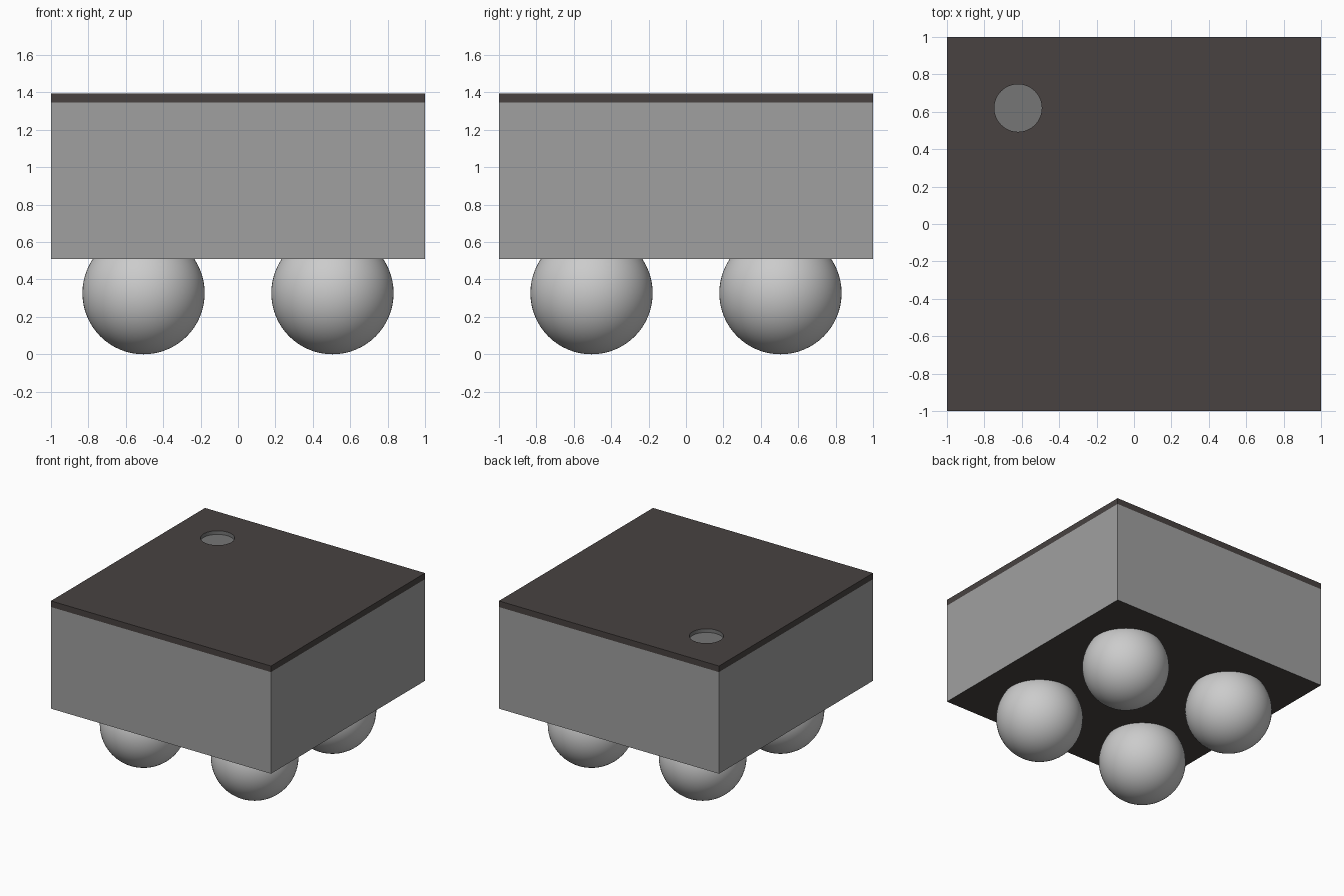
import bpy, bmesh, math
from mathutils import Matrix, Vector

if "Cube" in bpy.data.objects:
    bpy.data.objects.remove(bpy.data.objects["Cube"], do_unlink=True)

BODY_BOTTOM, BODY_TOP, COVER_TOP = 0.51, 1.345, 1.395
DOT = Vector((-0.62, 0.62, 0))
DOT_RADIUS, DOT_DEPTH = 0.127, 0.03


def make_material(name, colour):
    mat = bpy.data.materials.new(name)
    mat.use_nodes = True
    mat.diffuse_color = (*colour, 1)
    bsdf = next(n for n in mat.node_tree.nodes if n.type == "BSDF_PRINCIPLED")
    bsdf.inputs["Base Color"].default_value = (*colour, 1)
    return mat


charcoal = make_material("charcoal", (0.065, 0.055, 0.053))
grey = make_material("body grey", (0.35, 0.35, 0.35))
dot_grey = make_material("marker grey", (0.18, 0.18, 0.18))
silver = make_material("solder silver", (0.6, 0.6, 0.6))


def make_object(name, bm, *materials):
    bmesh.ops.recalc_face_normals(bm, faces=bm.faces)
    mesh = bpy.data.meshes.new(name)
    bm.to_mesh(mesh)
    bm.free()
    for mat in materials:
        mesh.materials.append(mat)
    obj = bpy.data.objects.new(name, mesh)
    bpy.context.collection.objects.link(obj)
    return obj


def slab(z0, z1):
    bm = bmesh.new()
    place = Matrix.Translation((0, 0, (z0 + z1) / 2)) @ Matrix.Diagonal((2, 2, z1 - z0, 1))
    bmesh.ops.create_cube(bm, size=1, matrix=place)
    return bm


# Package body with a dark underside
body = make_object("package_body", slab(BODY_BOTTOM, BODY_TOP), grey, charcoal)
for face in body.data.polygons:
    face.material_index = int(face.normal.z < -0.5)

# Top cover with a round recess marking the first corner
cover = make_object("top_cover", slab(BODY_TOP, COVER_TOP), charcoal, dot_grey)
bm = bmesh.new()
bmesh.ops.create_cone(bm, cap_ends=True, segments=64, radius1=DOT_RADIUS, radius2=DOT_RADIUS,
                      depth=2 * DOT_DEPTH, matrix=Matrix.Translation(DOT + Vector((0, 0, COVER_TOP))))
cutter = make_object("recess_cutter", bm)
cutter.hide_render = True
recess = cover.modifiers.new("recess", "BOOLEAN")
recess.operation = "DIFFERENCE"
recess.solver = "EXACT"
recess.object = cutter
bpy.context.view_layer.objects.active = cover
bpy.ops.object.modifier_apply(modifier=recess.name)
bpy.data.objects.remove(cutter, do_unlink=True)
for face in cover.data.polygons:
    inside = all((cover.data.vertices[v].co.xy - DOT.xy).length < DOT_RADIUS + 0.01 for v in face.vertices)
    face.material_index = int(inside)

# Four solder balls, trimmed flat where they meet the body
for x, x_name in ((-0.505, "right"), (0.505, "left")):
    for y, y_name in ((-0.505, "front"), (0.505, "back")):
        bm = bmesh.new()
        bmesh.ops.create_uvsphere(bm, u_segments=64, v_segments=32, radius=0.327,
                                  matrix=Matrix.Translation((x, y, 0.327)))
        cut = bmesh.ops.bisect_plane(bm, geom=bm.verts[:] + bm.edges[:] + bm.faces[:],
                                     plane_co=(0, 0, BODY_BOTTOM), plane_no=(0, 0, 1), clear_outer=True)
        rim = [e for e in cut["geom_cut"] if isinstance(e, bmesh.types.BMEdge)]
        bmesh.ops.contextual_create(bm, geom=rim)
        ball = make_object(f"solder_ball_{y_name}_{x_name}", bm, silver)
        bpy.ops.object.select_all(action="DESELECT")
        ball.select_set(True)
        bpy.context.view_layer.objects.active = ball
        bpy.ops.object.shade_smooth_by_angle(angle=math.radians(30))
